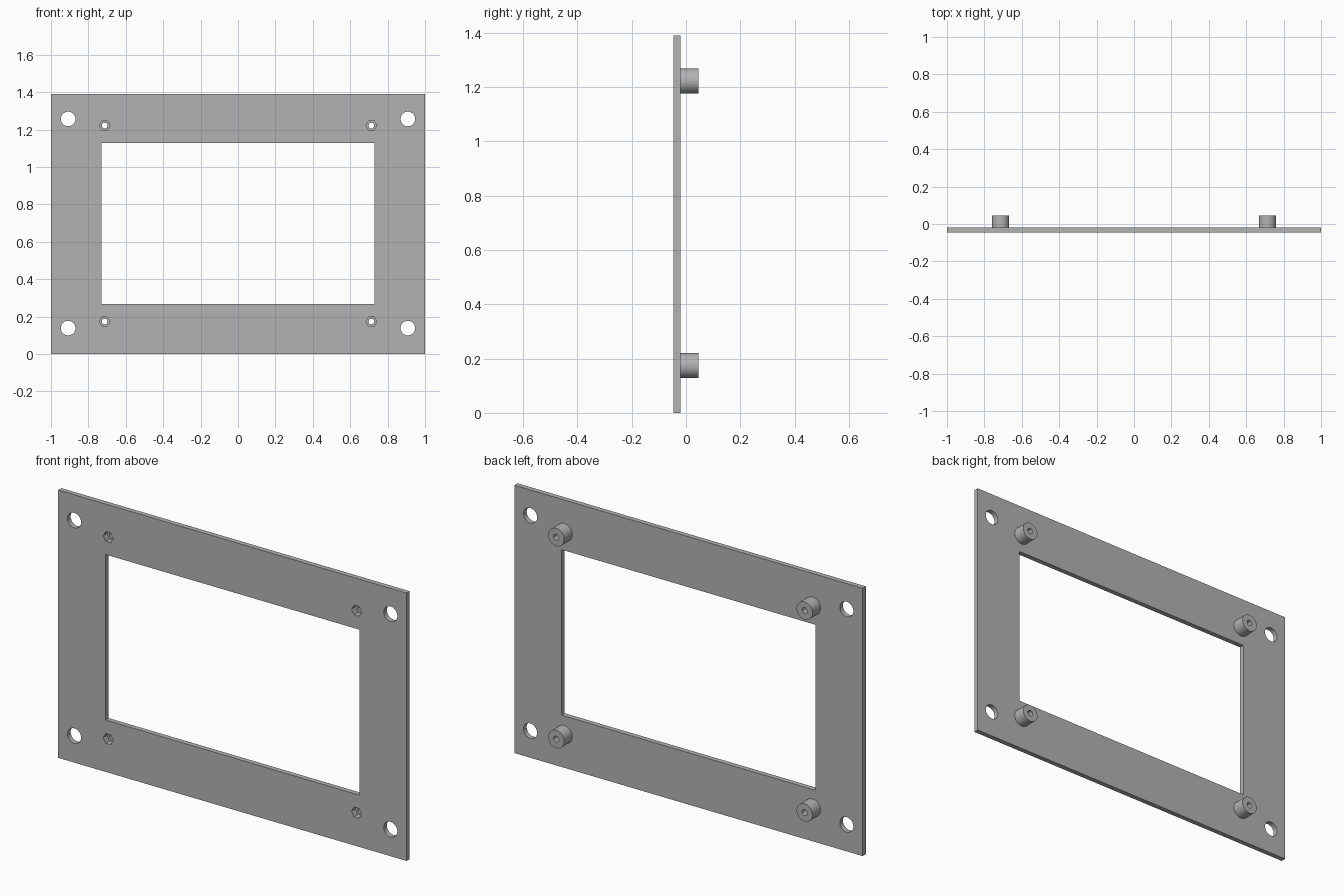
import bpy
import math

cube = bpy.data.objects.get("Cube")
if cube:
    bpy.data.objects.remove(cube, do_unlink=True)

HEIGHT = 1.39
FRONT, PLATE_BACK, POST_BACK = -0.046, -0.02, 0.046
MID_Z = 0.698            # centre height of the window and hole pattern
POCKET_DEPTH = 0.032

grey = bpy.data.materials.new("plain_grey")
grey.use_nodes = True
colour = (0.45, 0.45, 0.45, 1)
grey.diffuse_color = colour
grey.node_tree.nodes["Principled BSDF"].inputs["Base Color"].default_value = colour


def box(name, width, y0, y1, z0, z1):
    bpy.ops.mesh.primitive_cube_add(size=1, location=(0, (y0 + y1) / 2, (z0 + z1) / 2))
    ob = bpy.context.object
    ob.name = name
    ob.scale = (width, y1 - y0, z1 - z0)
    bpy.ops.object.transform_apply(location=True, rotation=True, scale=True)
    ob.data.materials.append(grey)
    return ob


def rod(name, x, z, radius, y0, y1, sides=48, turn=0):
    """Prism or cylinder lying along y."""
    bpy.ops.mesh.primitive_cylinder_add(vertices=sides, radius=radius, depth=y1 - y0,
                                        location=(x, (y0 + y1) / 2, z),
                                        rotation=(math.pi / 2, turn, 0))
    ob = bpy.context.object
    ob.name = name
    bpy.ops.object.transform_apply(location=True, rotation=True, scale=True)
    ob.data.materials.append(grey)
    return ob


def combine(body, tool, operation):
    tool.hide_render = True
    mod = body.modifiers.new(tool.name, "BOOLEAN")
    mod.operation = operation
    mod.solver = "EXACT"
    mod.object = tool
    bpy.context.view_layer.objects.active = body
    bpy.ops.object.modifier_apply(modifier=mod.name)
    bpy.data.objects.remove(tool, do_unlink=True)


# Plate with its rectangular window
frame = box("mounting_frame", 2, FRONT, PLATE_BACK, 0, HEIGHT)
combine(frame, box("window_cutter", 1.457, -0.2, 0.2, 0.269, 1.128), "DIFFERENCE")

for sx in (-1, 1):
    for sz in (-1, 1):
        # Corner mounting hole
        hole = rod("corner_hole", sx * 0.908, MID_Z + sz * 0.559, 0.039, -0.2, 0.2)
        combine(frame, hole, "DIFFERENCE")
        # Rear standoff, bored through, with a hexagonal nut pocket in front
        x, z = sx * 0.713, MID_Z + sz * 0.524
        combine(frame, rod("standoff", x, z, 0.046, -0.035, POST_BACK), "UNION")
        combine(frame, rod("screw_hole", x, z, 0.015, -0.2, 0.2, 32), "DIFFERENCE")
        pocket = rod("nut_pocket", x, z, 0.029, -0.2, FRONT + POCKET_DEPTH, 6, math.pi / 6)
        combine(frame, pocket, "DIFFERENCE")

# Smooth round walls, crisp edges
bpy.ops.object.select_all(action="DESELECT")
frame.select_set(True)
bpy.context.view_layer.objects.active = frame
bpy.ops.object.shade_smooth_by_angle(angle=math.radians(30))
